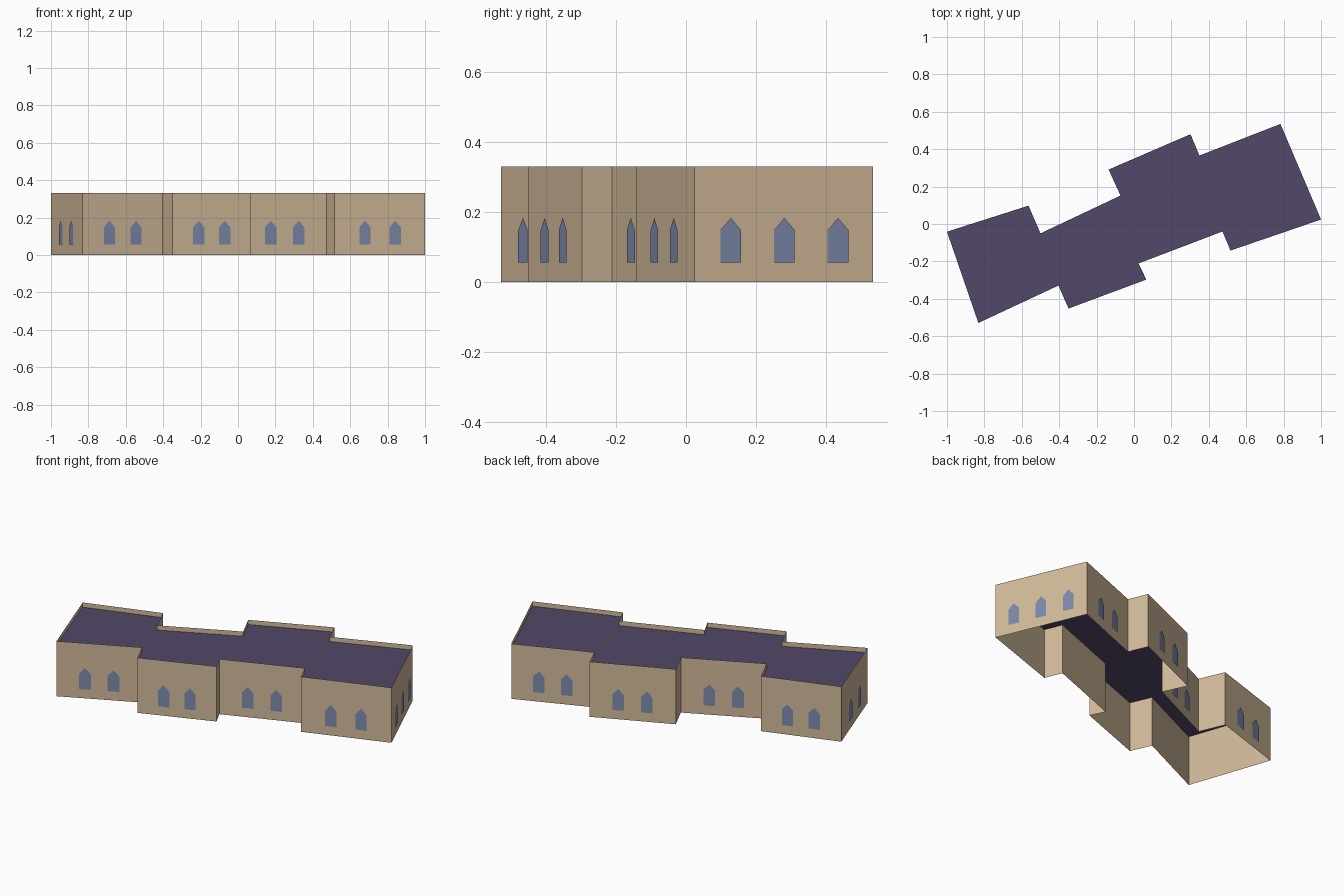
import bpy, bmesh
from mathutils import Vector

WALL_TOP, ROOF_Z = 0.33, 0.302

cube = bpy.data.objects.get("Cube")
if cube:
    bpy.data.objects.remove(cube)


def material(name, rgb):
    mat = bpy.data.materials.new(name)
    mat.use_nodes = True
    mat.diffuse_color = (*rgb, 1)
    for node in mat.node_tree.nodes:
        if node.type == "BSDF_PRINCIPLED":
            node.inputs["Base Color"].default_value = (*rgb, 1)
    return mat


tan = material("tan stone", (0.64, 0.49, 0.32))
purple = material("dark purple roof", (0.084, 0.065, 0.14))
blue = material("slate blue glass", (0.205, 0.255, 0.41))


def build(name, polygons, mat):
    """Make one object from a list of flat polygons."""
    bm = bmesh.new()
    for points in polygons:
        bm.faces.new([bm.verts.new(p) for p in points])
    bmesh.ops.remove_doubles(bm, verts=bm.verts, dist=1e-5)
    mesh = bpy.data.meshes.new(name)
    bm.to_mesh(mesh)
    bm.free()
    mesh.materials.append(mat)
    obj = bpy.data.objects.new(name, mesh)
    bpy.context.collection.objects.link(obj)
    return obj


# Footprint, counter-clockwise, with the number of windows on the wall
# that starts at each corner
footprint = [
    (-0.832, -0.529, 2), (-0.404, -0.329, 0), (-0.35, -0.452, 2), (0.066, -0.297, 0),
    (0.024, -0.211, 2), (0.473, -0.04, 0), (0.516, -0.142, 2), (1.0, 0.024, 3),
    (0.783, 0.535, 2), (0.35, 0.366, 0), (0.302, 0.48, 2), (-0.136, 0.291, 0),
    (-0.072, 0.152, 2), (-0.50, -0.05, 0), (-0.564, 0.098, 2), (-1.0, -0.041, 2),
]
corners = [Vector((x, y, 0)) for x, y, _ in footprint]
up = Vector((0, 0, 1))

# Pointed window outline: offset along the wall, height
window_shape = [(-0.032, 0.055), (0.032, 0.055), (0.032, 0.148), (0, 0.183), (-0.032, 0.148)]
placements = {0: [], 2: [1 / 3, 2 / 3], 3: [0.2, 0.5, 0.8]}

walls, windows = [], []
for i, (x, y, count) in enumerate(footprint):
    a, b = corners[i], corners[(i + 1) % len(corners)]
    walls.append([a, b, b + up * WALL_TOP, a + up * WALL_TOP])
    along = (b - a).normalized()
    outward = along.cross(up)
    for t in placements[count]:
        centre = a.lerp(b, t) + outward * 0.004
        windows.append([centre + along * u + up * z for u, z in window_shape])

# Thin shell walls, open underneath, rising as a parapet around the roof
build("outer_walls", walls, tan)
build("flat_roof", [[c + up * ROOF_Z for c in corners]], purple)
build("pointed_windows", windows, blue)
